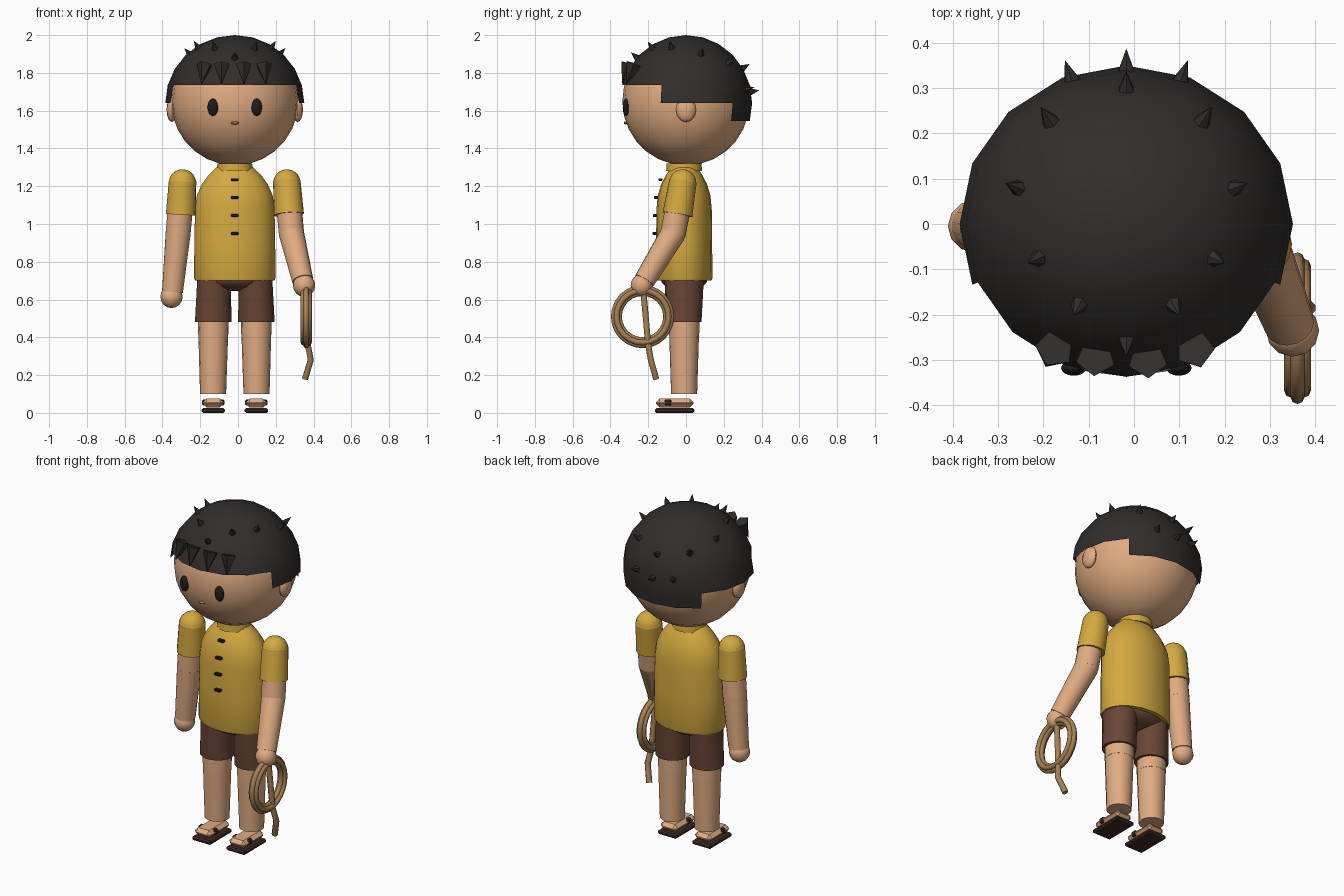
import bpy, bmesh
from math import sin, cos, pi, radians, sqrt
from mathutils import Vector, Matrix

if "Cube" in bpy.data.objects:
    bpy.data.objects.remove(bpy.data.objects["Cube"])

CX = -0.017  # body centre line


def mat(name, r, g, b):
    m = bpy.data.materials.new(name)
    m.diffuse_color = (r, g, b, 1)
    m.use_nodes = True
    m.node_tree.nodes["Principled BSDF"].inputs["Base Color"].default_value = m.diffuse_color
    return m


SKIN = mat("skin", .75, .41, .22)
YELLOW = mat("shirt_yellow", .66, .40, .05)
BROWN = mat("shorts_brown", .14, .06, .035)
SOLE = mat("sandal_brown", .05, .025, .018)
DARK = mat("hair_dark", .03, .026, .024)
BLACK = mat("black", .012, .012, .013)
LIP = mat("lip", .35, .15, .08)
ROPE = mat("rope_tan", .38, .22, .09)


def finish(bm, name, m, angle=40):
    bmesh.ops.recalc_face_normals(bm, faces=bm.faces)
    me = bpy.data.meshes.new(name)
    bm.to_mesh(me)
    bm.free()
    ob = bpy.data.objects.new(name, me)
    bpy.context.collection.objects.link(ob)
    me.materials.append(m)
    bpy.ops.object.select_all(action='DESELECT')
    ob.select_set(True)
    bpy.context.view_layer.objects.active = ob
    if angle:
        bpy.ops.object.shade_smooth_by_angle(angle=radians(angle))
    return ob


def ball(name, c, r, m, seg=16, rings=10):
    bm = bmesh.new()
    M = Matrix.Translation(c) @ Matrix.Diagonal((*r, 1))
    bmesh.ops.create_uvsphere(bm, u_segments=seg, v_segments=rings, radius=1, matrix=M)
    return finish(bm, name, m)


def limb(name, a, b, r1, r2, m, seg=16, angle=40):
    a, b = Vector(a), Vector(b)
    d = b - a
    M = Matrix.Translation((a + b) / 2) @ d.to_track_quat('Z', 'Y').to_matrix().to_4x4()
    bm = bmesh.new()
    bmesh.ops.create_cone(bm, cap_ends=True, segments=seg, radius1=r1, radius2=r2,
                          depth=d.length, matrix=M)
    return finish(bm, name, m, angle)


def box(name, c, s, m, bevel=0):
    bm = bmesh.new()
    bmesh.ops.create_cube(bm, size=1, matrix=Matrix.Translation(c) @ Matrix.Diagonal((*s, 1)))
    if bevel:
        bmesh.ops.bevel(bm, geom=bm.edges[:], offset=bevel, segments=1, affect='EDGES')
    return finish(bm, name, m, 20)


def stack(name, rows, m, seg=20):
    """Capped elliptical loft; rows are (x, y, z, rx, ry)."""
    bm = bmesh.new()
    rings = [[bm.verts.new((x + rx * cos(2 * pi * i / seg), y + ry * sin(2 * pi * i / seg), z))
              for i in range(seg)] for x, y, z, rx, ry in rows]
    for p, q in zip(rings, rings[1:]):
        for i in range(seg):
            j = (i + 1) % seg
            bm.faces.new((p[i], p[j], q[j], q[i]))
    bm.faces.new(rings[0])
    bm.faces.new(rings[-1])
    return finish(bm, name, m)


# head and face
ball("head", (CX, 0, 1.65), (.337, .337, .34), SKIN, 24, 14)
for s in (-1, 1):
    ball("ear", (CX + s * .333, 0, 1.605), (.028, .053, .065), SKIN, 12, 8)
    ball("eye", (CX + s * .116, -.318, 1.618), (.028, .017, .046), BLACK)
ball("mouth", (CX, -.319, 1.535), (.022, .01, .008), LIP, 12, 6)

# hair cap: fringe high, sides lower, nape lowest
HC, HR = Vector((CX, 0, 1.64)), Vector((.368, .35, .36))
bm = bmesh.new()
thetas = [radians(74.7) * k / 5 for k in range(6)] + [pi / 2, radians(105.3)]
grid = [[bm.verts.new(HC + Vector((HR.x * sin(t) * cos(i * pi / 8),
                                   HR.y * sin(t) * sin(i * pi / 8), HR.z * cos(t))))
         for i in range(16)] for t in thetas]
for i in range(16):
    rows = 5 if 9 <= i <= 14 else 7 if 2 <= i <= 5 else 6
    for k in range(rows):
        j = (i + 1) % 16
        bm.faces.new((grid[k][i], grid[k + 1][i], grid[k + 1][j], grid[k][j]))
bmesh.ops.remove_doubles(bm, verts=bm.verts, dist=1e-4)
bmesh.ops.delete(bm, geom=[v for v in bm.verts if not v.link_faces], context='VERTS')
finish(bm, "hair_cap", DARK)

# hair spikes pointing outward: (x offset, y) on the cap, mirrored
for x, y in [(0, .345), (0, .30), (0, -.26), (.17, .23), (.122, .322),
             (.24, .08), (.195, -.077), (.105, -.18)]:
    for s in ((-1, 1) if x else (1,)):
        h = max(.01, 1 - (x / HR.x) ** 2 - (y / HR.y) ** 2)
        p = Vector((s * x, y, HR.z * sqrt(h)))
        n = Vector((p.x / HR.x ** 2, p.y / HR.y ** 2, p.z / HR.z ** 2)).normalized()
        limb("hair_spike", HC + p - n * .012, HC + p + n * .043, .022, 0, DARK, 6, 0)

# fringe spikes pointing down
for xb, xt in [(-.175, -.195), (-.085, -.088), (.03, .032), (.135, .148)]:
    yb = -.325 + abs(xb - CX) * .22
    limb("fringe_spike", (xb, yb + .015, 1.845), (xt, yb - .025, 1.74), .044, 0, DARK, 5, 0)

# shirt with collar and buttons
stack("shirt", [(CX, -.01, z, .216 * k, .150 * k) for z, k in
                [(.70, .97), (.715, 1), (.9, .99), (1.08, .975), (1.15, .93), (1.21, .81),
                 (1.26, .64), (1.30, .45)]], YELLOW)
limb("collar", (CX, -.01, 1.28), (CX, -.01, 1.32), .095, .092, YELLOW)
for z, y in [(1.235, -.135), (1.14, -.158), (1.045, -.165), (.95, -.166)]:
    box("button", (CX, y, z), (.04, .022, .014), BLACK, .003)

# shorts, legs, sandals
ball("shorts_hips", (CX, -.01, .71), (.195, .125, .065), BROWN)
for s in (-1, 1):
    lx = CX + s * .114
    stack("shorts_leg", [(lx, -.01, .48, .097, .092), (lx - s * .004, -.01, .72, .088, .105)], BROWN, 16)
    limb("thigh", (lx, -.01, .60), (lx, -.01, .415), .083, .080, SKIN)
    ball("knee", (lx, -.01, .43), (.079, .079, .05), SKIN)
    limb("shin", (lx, -.01, .42), (lx + s * .001, -.01, .10), .079, .069, SKIN)
    box("sandal_sole", (lx, -.06, .0125), (.125, .21, .025), SOLE, .008)
    box("foot", (lx, -.06, .052), (.112, .20, .046), SKIN, .02)
    box("sandal_strap", (lx, -.095, .055), (.119, .036, .034), SOLE, .008)

# arms: shoulder, elbow, wrist, hand
for side, sh, sl, el, wr, hd in [
    ("free", (-.294, -.015, 1.215), (-.303, -.012, 1.05), (-.317, -.01, .95),
     (-.347, -.005, .64), (-.352, -.005, .615)),
    ("rope", (.259, -.018, 1.215), (.27, -.045, 1.05), (.283, -.068, .95),
     (.343, -.22, .70), (.35, -.235, .675))]:
    S, L = Vector(sh), Vector(sl)
    d = (L - S).normalized()
    ball(side + "_shoulder", sh, (.073, .073, .075), YELLOW)
    limb(side + "_sleeve_cap", S - d * .03, S - d * .012, .064, .073, YELLOW)
    limb(side + "_sleeve", S - d * .012, L, .073, .079, YELLOW)
    limb(side + "_upper_arm", S, el, .068, .067, SKIN)
    ball(side + "_elbow", el, (.067,) * 3, SKIN)
    limb(side + "_forearm", el, wr, .067, .056, SKIN)
    ball(side + "_hand", hd, (.059, .058, .06), SKIN, 12, 8)

# coiled rope held in the hand, with a hanging tail
for R, x in [(.152, .361), (.138, .347), (.138, .375), (.125, .361)]:
    bpy.ops.mesh.primitive_torus_add(major_segments=24, minor_segments=8, major_radius=R,
                                     minor_radius=.0155, location=(x, -.23, .51),
                                     rotation=(0, pi / 2, 0))
    ob = bpy.context.object
    ob.name = "rope_coil"
    ob.data.materials.append(ROPE)
    bpy.ops.object.shade_smooth_by_angle(angle=radians(50))
pts = [(.36, -.225, .64), (.37, -.20, .36), (.385, -.186, .28), (.355, -.158, .18)]
cu = bpy.data.curves.new("rope_tail", 'CURVE')
cu.dimensions = '3D'
cu.bevel_depth = .017
cu.bevel_resolution = 2
cu.use_fill_caps = True
sp = cu.splines.new('POLY')
sp.points.add(len(pts) - 1)
for q, p in zip(sp.points, pts):
    q.co = (*p, 1)
cu.materials.append(ROPE)
bpy.context.collection.objects.link(bpy.data.objects.new("rope_tail", cu))
